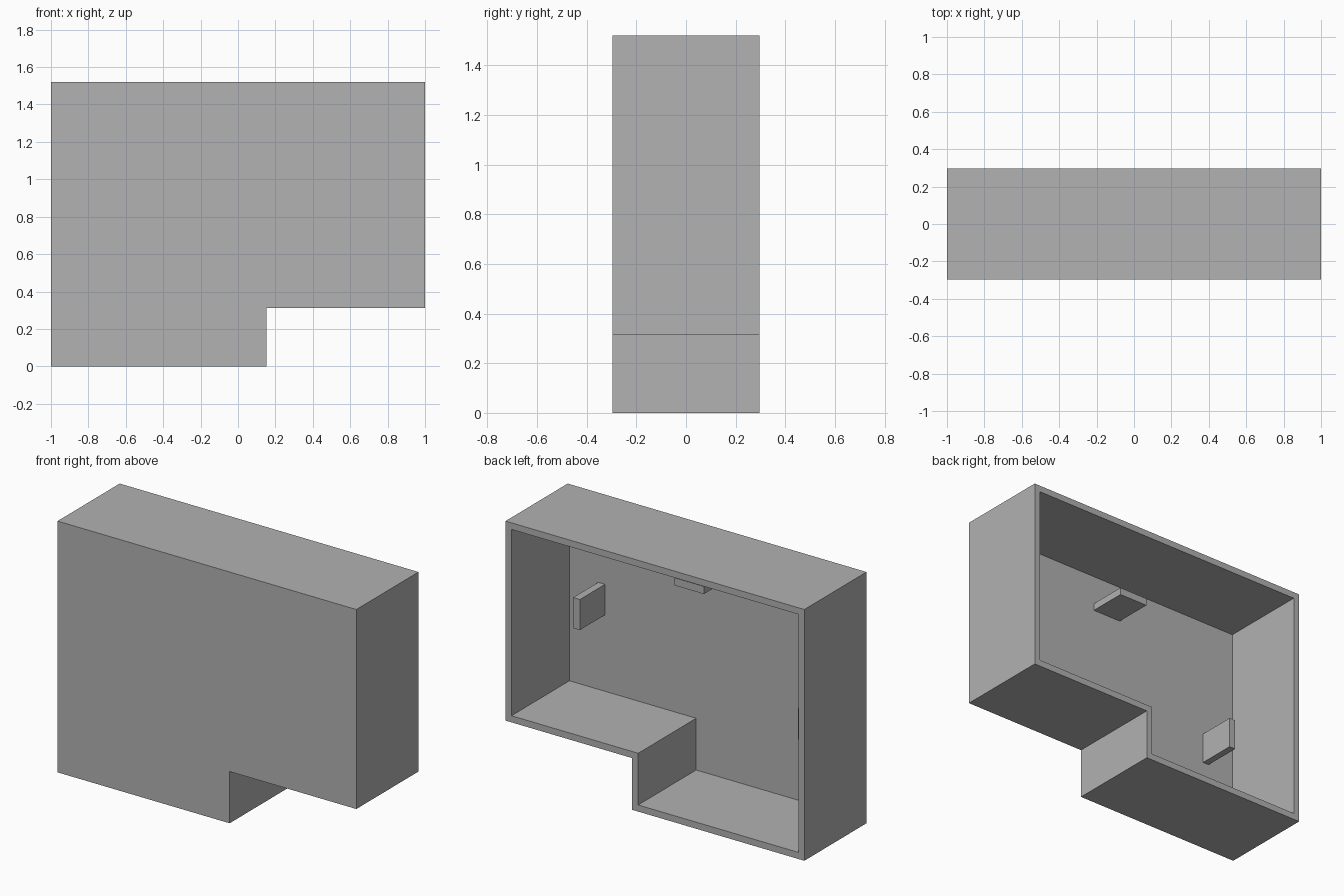
import bpy
import bmesh
from mathutils import Vector

old = bpy.data.objects.get("Cube")
if old:
    bpy.data.objects.remove(old, do_unlink=True)

HALF_DEPTH = 0.297
WALL = 0.04
HEIGHT = 1.52
DEPTH = 2 * HALF_DEPTH

# One plain grey for everything
grey = bpy.data.materials.new("plain_grey")
grey.use_nodes = True
colour = (0.445, 0.445, 0.445, 1)
grey.diffuse_color = colour
grey.node_tree.nodes["Principled BSDF"].inputs["Base Color"].default_value = colour


def add_object(name, bm):
    bmesh.ops.recalc_face_normals(bm, faces=bm.faces)
    mesh = bpy.data.meshes.new(name)
    bm.to_mesh(mesh)
    bm.free()
    mesh.materials.append(grey)
    obj = bpy.data.objects.new(name, mesh)
    bpy.context.collection.objects.link(obj)
    return obj


def push(bm, face, distance):
    """Extrude a face along y and return the moved cap."""
    new = bmesh.ops.extrude_face_region(bm, geom=[face])["geom"]
    verts = [g for g in new if isinstance(g, bmesh.types.BMVert)]
    bmesh.ops.translate(bm, verts=verts, vec=Vector((0, distance, 0)))
    return next(g for g in new if isinstance(g, bmesh.types.BMFace))


def add_block(name, x, y, z):
    """Box from (low, high) ranges on each axis."""
    bm = bmesh.new()
    bmesh.ops.create_cube(bm, size=1)
    for v in bm.verts:
        v.co = [r[0] if c < 0 else r[1] for c, r in zip(v.co, (x, y, z))]
    return add_object(name, bm)


# Stepped casing: extruded outline, then hollowed from the open back
outline = [(-1, 0), (0.152, 0), (0.152, 0.313), (1, 0.313), (1, HEIGHT), (-1, HEIGHT)]
bm = bmesh.new()
front = bm.faces.new([bm.verts.new((x, -HALF_DEPTH, z)) for x, z in outline])
base = front.copy()
back = push(bm, front, DEPTH)
bmesh.ops.remove_doubles(bm, verts=bm.verts, dist=0.0001)
bmesh.ops.recalc_face_normals(bm, faces=bm.faces)
back = max(bm.faces, key=lambda f: f.calc_center_median().y)
bmesh.ops.inset_region(bm, faces=[back], thickness=WALL, use_even_offset=True)
push(bm, back, WALL - DEPTH)
# Drop the cap left behind at the opening, if any
opening = [f for f in bm.faces if len(f.verts) == len(outline)
           and f.calc_center_median().y > HALF_DEPTH - 0.001]
bmesh.ops.delete(bm, geom=opening, context="FACES")
add_object("casing", bm)

# Mounting tabs standing on the inside of the front wall
tab_y = (WALL / 2 - HALF_DEPTH, -0.017)
add_block("left_tab", (0.722, 0.767), tab_y, (0.815, 1.0))
add_block("right_tab", (-0.78, -0.738), tab_y, (0.543, 0.734))
add_block("top_tab", (-0.108, 0.088), tab_y, (1.255, 1.3))
